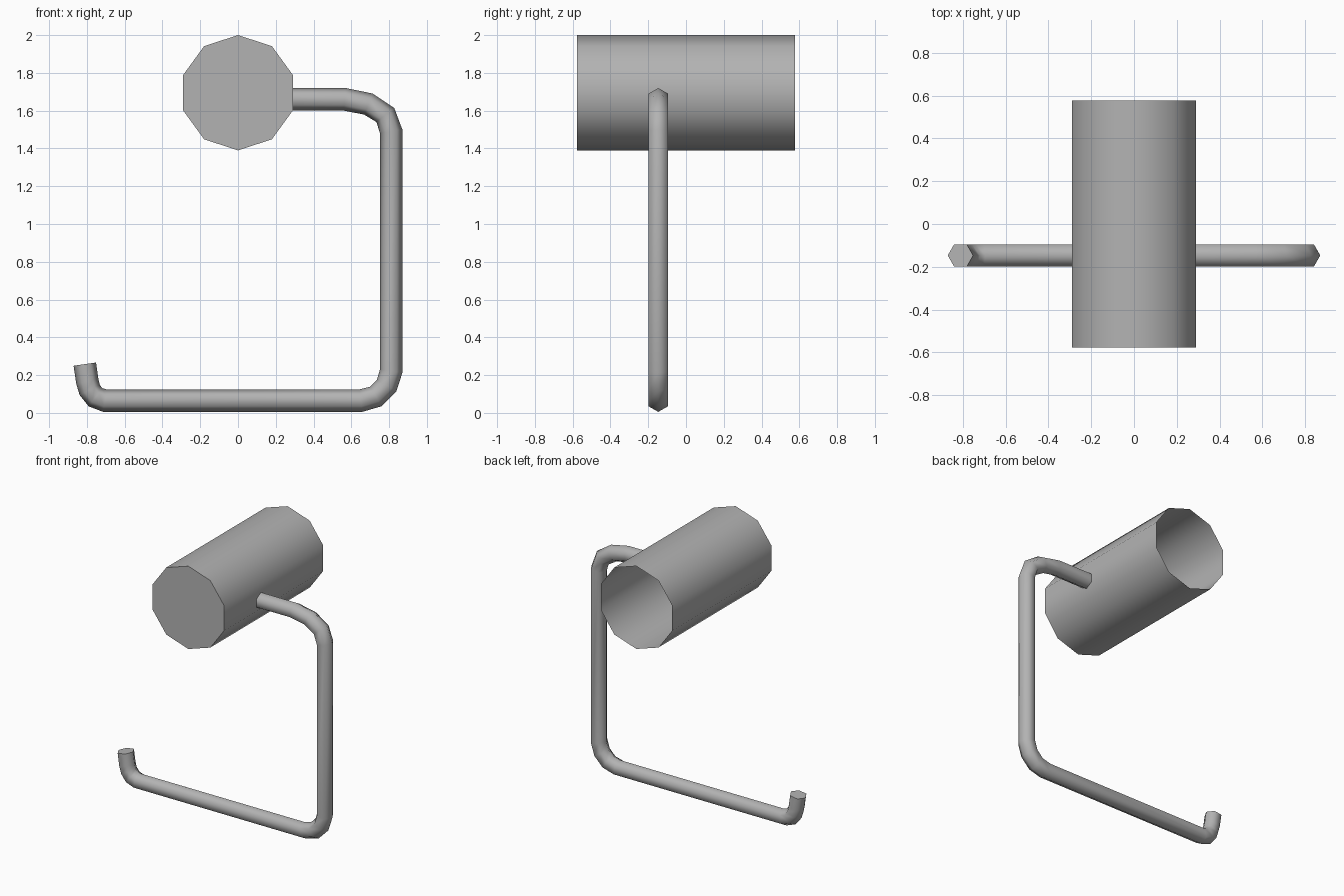
import bpy, bmesh, math
from mathutils import Vector

if "Cube" in bpy.data.objects:
    bpy.data.objects.remove(bpy.data.objects["Cube"])

metal = bpy.data.materials.new("grey_metal")
metal.diffuse_color = (0.45, 0.45, 0.45, 1)
metal.use_nodes = True
metal.node_tree.nodes["Principled BSDF"].inputs["Base Color"].default_value = metal.diffuse_color


def sweep(name, path, radius, sides, side_axis, cap_start, cap_end):
    """Sweep a regular polygon along a path; side_axis is square to the path."""
    pts = [Vector(p) for p in path]
    bm = bmesh.new()
    rings = []
    for i, p in enumerate(pts):
        t = Vector()
        if i > 0:
            t += (p - pts[i - 1]).normalized()
        if i < len(pts) - 1:
            t += (pts[i + 1] - p).normalized()
        u = side_axis.cross(t).normalized()
        rings.append([bm.verts.new(p + radius * (math.cos(a) * u + math.sin(a) * side_axis))
                      for a in (2 * math.pi * k / sides for k in range(sides))])
    for a, b in zip(rings, rings[1:]):
        for k in range(sides):
            n = (k + 1) % sides
            bm.faces.new((a[k], a[n], b[n], b[k]))
    if cap_start:
        bm.faces.new(rings[0])
    if cap_end:
        bm.faces.new(rings[-1])
    bmesh.ops.recalc_face_normals(bm, faces=bm.faces)
    mesh = bpy.data.meshes.new(name)
    bm.to_mesh(mesh)
    bm.free()
    mesh.materials.append(metal)
    obj = bpy.data.objects.new(name, mesh)
    bpy.context.collection.objects.link(obj)
    # smooth round sides, crisp caps
    bpy.ops.object.select_all(action='DESELECT')
    obj.select_set(True)
    bpy.context.view_layer.objects.active = obj
    bpy.ops.object.shade_smooth_by_angle(angle=math.radians(70))
    return obj


# Ten-sided wall mount: closed at the front, open at the back
sweep("wall_mount", [(0, -0.578, 1.695), (0, 0.577, 1.695)],
      0.305, 10, Vector((1, 0, 0)), True, False)

# Six-sided bent bar, from the mount's side round to the upturned hook
profile = [(0.289, 1.66), (0.565, 1.66), (0.69, 1.635), (0.78, 1.577), (0.811, 1.49),
           (0.811, 0.222), (0.787, 0.145), (0.73, 0.087), (0.65, 0.065),
           (-0.705, 0.065), (-0.755, 0.083), (-0.785, 0.122), (-0.798, 0.168), (-0.811, 0.258)]
sweep("holder_bar", [(x, -0.147, z) for x, z in profile],
      0.06, 6, Vector((0, 1, 0)), True, True)
